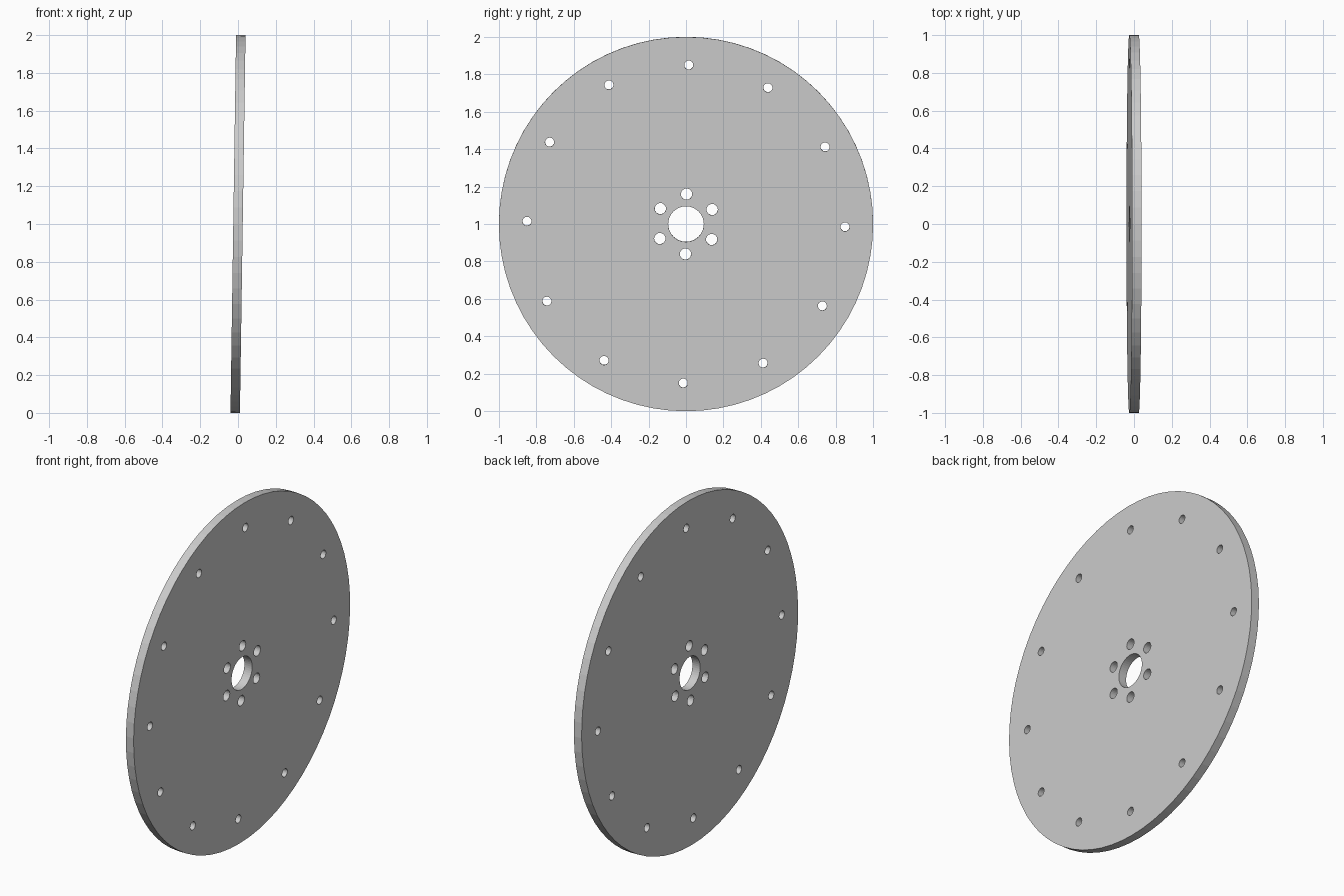
import bpy
import bmesh
from math import cos, sin, pi, radians
from mathutils import Matrix

if "Cube" in bpy.data.objects:
    bpy.data.objects.remove(bpy.data.objects["Cube"], do_unlink=True)

THICKNESS = 0.05
TWIST = radians(-1)     # slight roll of the hole pattern
TILT = radians(0.85)    # slight lean of the disc towards +x

grey = bpy.data.materials.new("light grey metal")
grey.use_nodes = True
colour = (0.6, 0.6, 0.6, 1)
grey.diffuse_color = colour
grey.node_tree.nodes["Principled BSDF"].inputs["Base Color"].default_value = colour


def add_rod(bm, radius, depth, sides, y=0, z=0):
    """Cylinder lying along x."""
    place = Matrix.Translation((0, y, z)) @ Matrix.Rotation(pi / 2, 4, "Y")
    bmesh.ops.create_cone(bm, cap_ends=True, segments=sides, radius1=radius,
                          radius2=radius, depth=depth, matrix=place)


def finish(bm, name):
    mesh = bpy.data.meshes.new(name)
    bm.to_mesh(mesh)
    bm.free()
    mesh.materials.append(grey)
    obj = bpy.data.objects.new(name, mesh)
    bpy.context.collection.objects.link(obj)
    return obj


# Round plate
bm = bmesh.new()
add_rod(bm, 1, THICKNESS, 72)
disc = finish(bm, "disc_plate")

# Cutters: centre bore, inner bolt circle, outer bolt circle
bm = bmesh.new()
add_rod(bm, 0.095, 0.2, 48)
for count, ring, radius in ((6, 0.16, 0.03), (12, 0.85, 0.024)):
    for i in range(count):
        a = pi / 2 + TWIST + 2 * pi * i / count
        add_rod(bm, radius, 0.2, 24, ring * cos(a), ring * sin(a))
cutter = finish(bm, "hole_cutter")
cutter.hide_render = True

# Drill the holes and keep the result as plain mesh
drill = disc.modifiers.new("holes", "BOOLEAN")
drill.operation = "DIFFERENCE"
drill.solver = "EXACT"
drill.object = cutter
bpy.context.view_layer.objects.active = disc
bpy.ops.object.modifier_apply(modifier=drill.name)
bpy.data.objects.remove(cutter, do_unlink=True)

# Stand the leaning disc on the ground
disc.data.transform(Matrix.Translation((0, 0, 1)) @ Matrix.Rotation(TILT, 4, "Y"))
